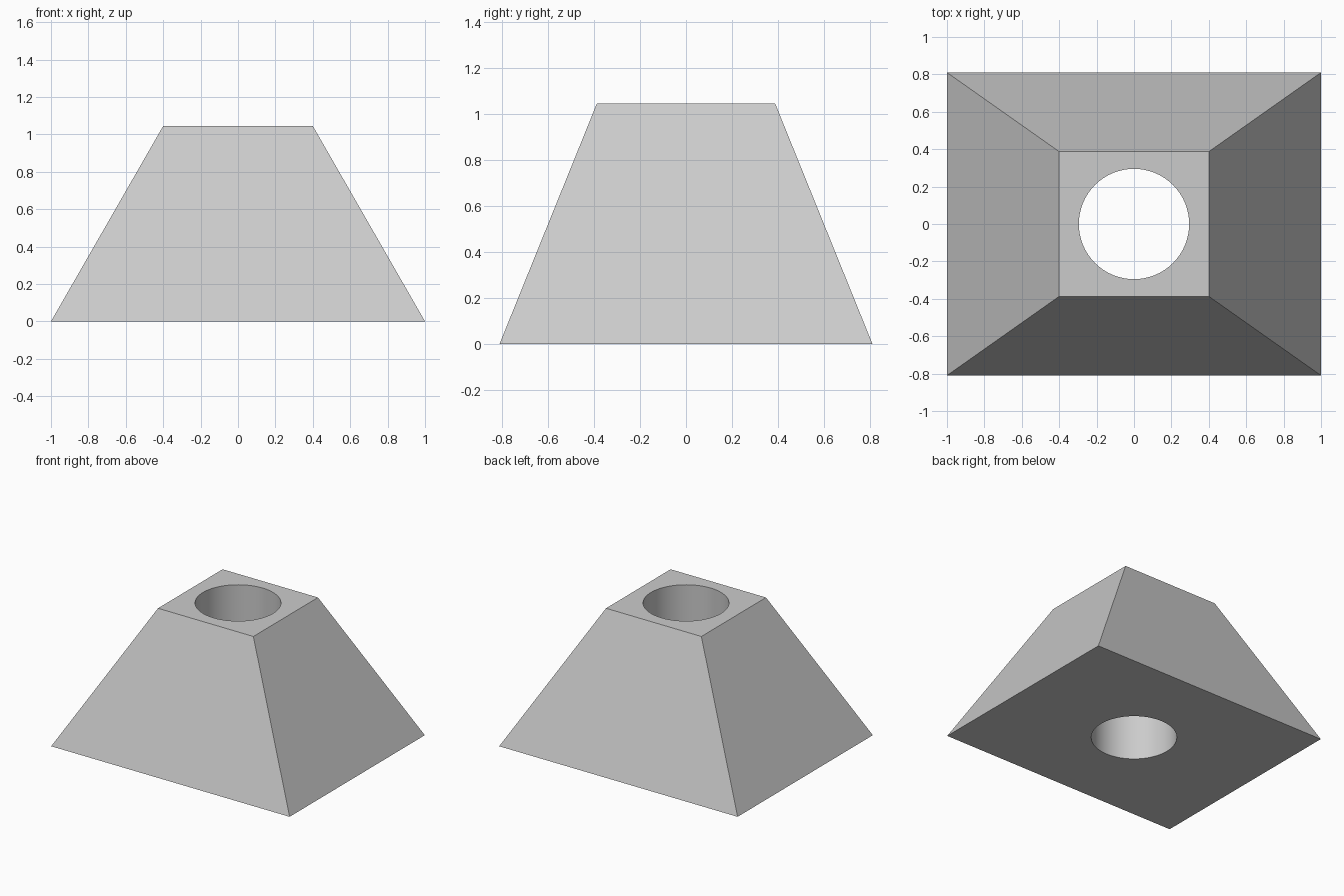
import bpy
import bmesh
import math

BASE = (1.0, 0.81)      # half sizes at the bottom
TOP = (0.4, 0.387)      # half sizes at the top
HEIGHT = 1.045
HOLE_RADIUS = 0.295

default_cube = bpy.data.objects.get("Cube")
if default_cube:
    bpy.data.objects.remove(default_cube, do_unlink=True)

# Plain grey material
grey = bpy.data.materials.new("light_grey")
grey.use_nodes = True
colour = (0.6, 0.6, 0.6, 1.0)
grey.diffuse_color = colour
grey.node_tree.nodes["Principled BSDF"].inputs["Base Color"].default_value = colour

# Tapered block: a cube whose top and bottom are scaled separately
bpy.ops.mesh.primitive_cube_add(size=2)
block = bpy.context.object
block.name = "tapered_block"
bm = bmesh.new()
bm.from_mesh(block.data)
for v in bm.verts:
    half = TOP if v.co.z > 0 else BASE
    v.co = (v.co.x * half[0], v.co.y * half[1], HEIGHT if v.co.z > 0 else 0)
bm.to_mesh(block.data)
bm.free()
block.data.materials.append(grey)

# Cutter for the vertical through hole
bpy.ops.mesh.primitive_cylinder_add(vertices=64, radius=HOLE_RADIUS,
                                    depth=HEIGHT * 2, location=(0, 0, HEIGHT / 2))
cutter = bpy.context.object
cutter.name = "hole_cutter"
cutter.hide_render = True
cutter.data.materials.append(grey)

# Cut the hole, then drop the cutter
bpy.ops.object.select_all(action="DESELECT")
block.select_set(True)
bpy.context.view_layer.objects.active = block
hole = block.modifiers.new("through_hole", "BOOLEAN")
hole.operation = "DIFFERENCE"
hole.solver = "EXACT"
hole.object = cutter
bpy.ops.object.modifier_apply(modifier=hole.name)
bpy.data.objects.remove(cutter, do_unlink=True)

# Smooth hole wall, crisp block edges
bpy.ops.object.shade_smooth_by_angle(angle=math.radians(30))
